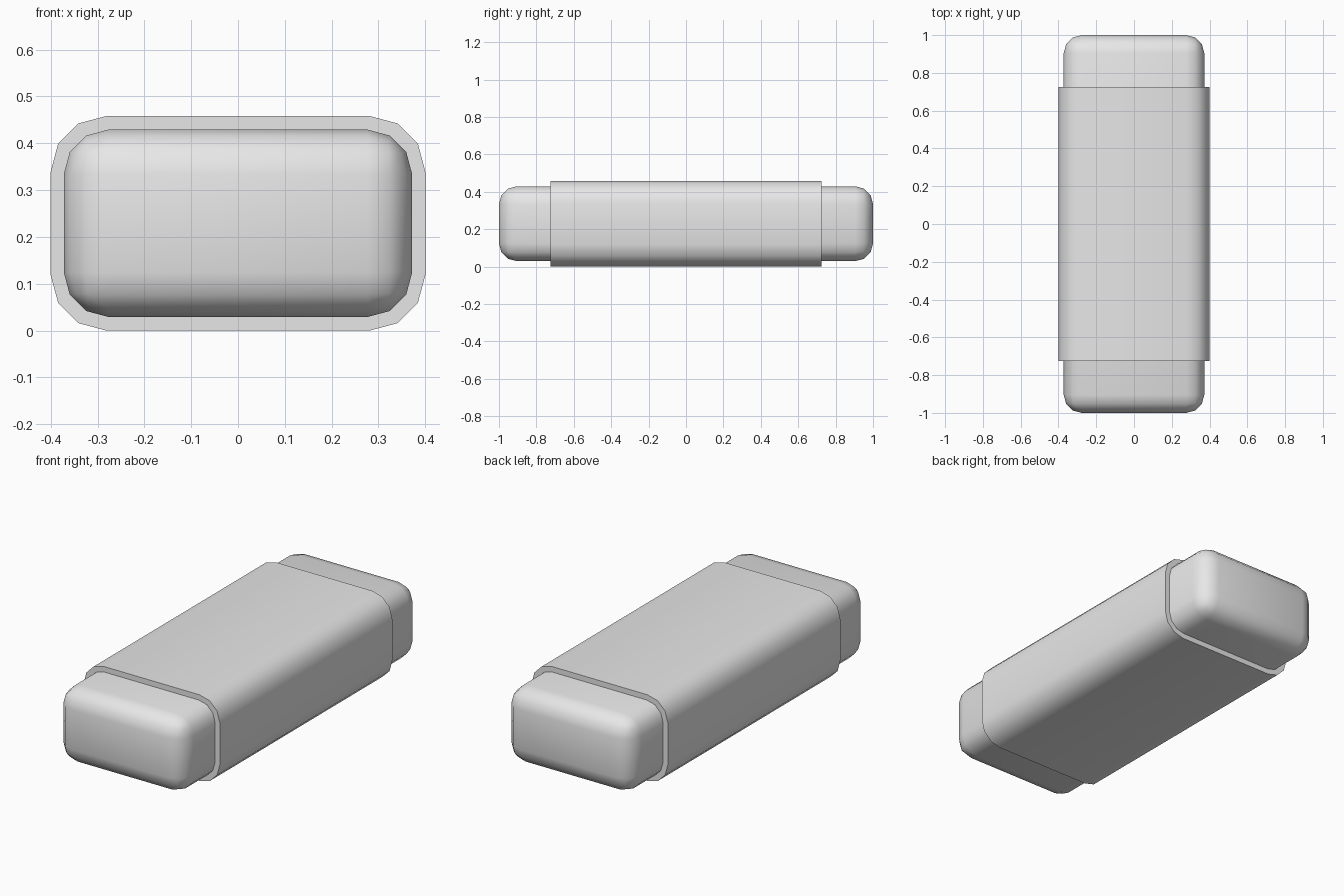
import bpy, bmesh, math

cube = bpy.data.objects.get("Cube")
if cube:
    bpy.data.objects.remove(cube, do_unlink=True)

grey = bpy.data.materials.new("plain_grey")
grey.use_nodes = True
colour = (0.8, 0.8, 0.8, 1)
grey.diffuse_color = colour
grey.node_tree.nodes["Principled BSDF"].inputs["Base Color"].default_value = colour


def rounded_box(name, size, height, radius, lengthwise_only=False):
    """Box with rounded edges; optionally only the edges that run along y."""
    bm = bmesh.new()
    bmesh.ops.create_cube(bm, size=1)
    bmesh.ops.scale(bm, vec=size, verts=bm.verts)
    edges = [e for e in bm.edges if not lengthwise_only
             or abs(e.verts[0].co.y - e.verts[1].co.y) > 0.1]
    bmesh.ops.bevel(bm, geom=edges, offset=radius, offset_type='OFFSET',
                    segments=3, profile=0.5, affect='EDGES')
    mesh = bpy.data.meshes.new(name)
    bm.to_mesh(mesh)
    bm.free()
    mesh.materials.append(grey)
    obj = bpy.data.objects.new(name, mesh)
    obj.location.z = height
    bpy.context.collection.objects.link(obj)
    bpy.ops.object.select_all(action='DESELECT')
    obj.select_set(True)
    bpy.context.view_layer.objects.active = obj
    bpy.ops.object.shade_smooth_by_angle(angle=math.radians(45))
    return obj


# Inner block, rounded all over, poking out at both ends
rounded_box("inner_block", (0.744, 2.0, 0.4), 0.229, 0.095)

# Outer sleeve with flat ends
rounded_box("outer_sleeve", (0.8, 1.448, 0.458), 0.229, 0.118, lengthwise_only=True)
